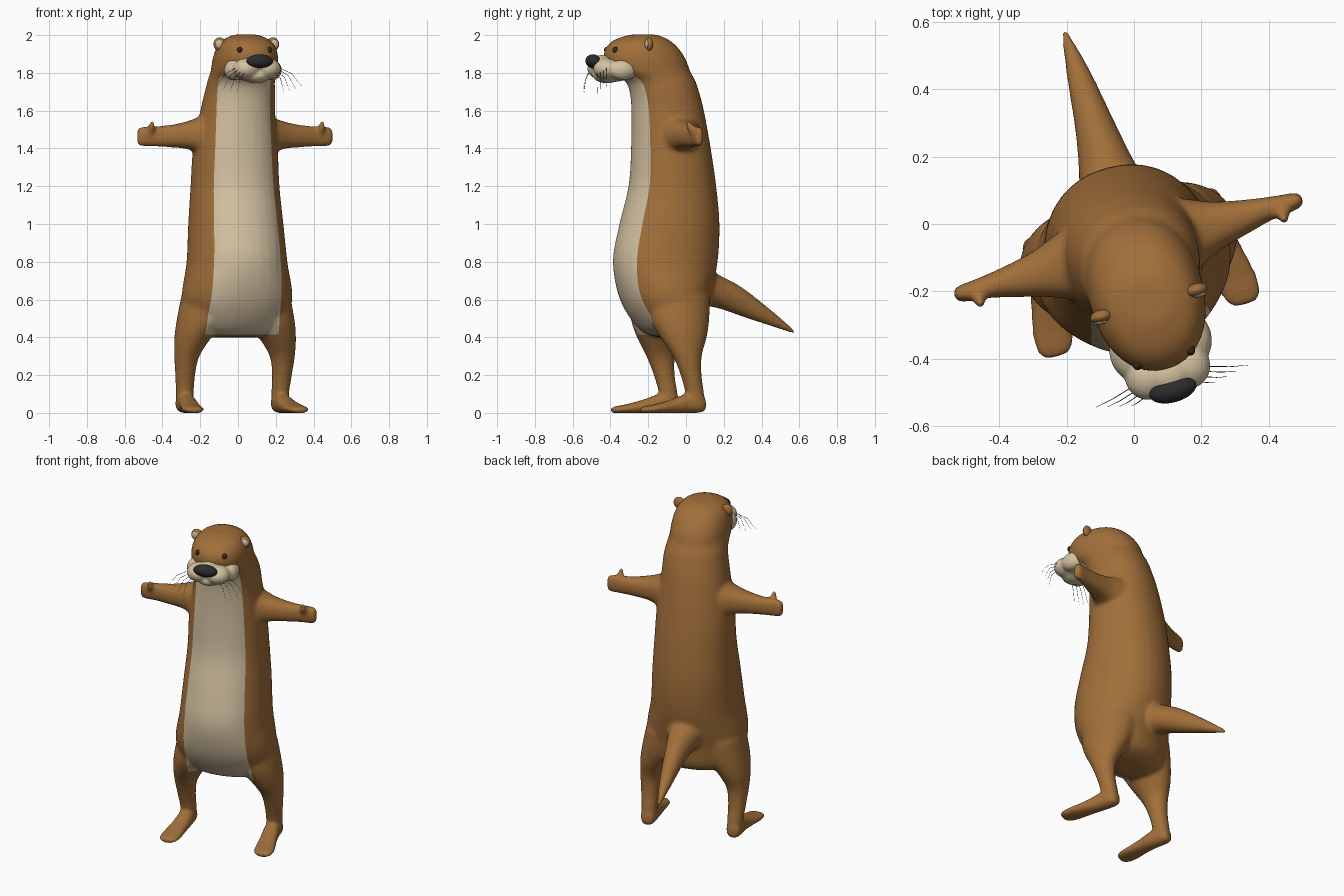
import bpy, bmesh, math
from mathutils import Matrix, Vector

cube = bpy.data.objects.get("Cube")
if cube:
    bpy.data.objects.remove(cube, do_unlink=True)

# The animal is built symmetric, then turned slightly to its left
FRAME = Matrix.Translation((-0.015, -0.075, 0)) @ Matrix.Rotation(math.radians(15.5), 4, 'Z')
HEAD_X = 0.014


def material(name, color):
    m = bpy.data.materials.new(name)
    m.use_nodes = True
    m.diffuse_color = (*color, 1)
    bsdf = next(n for n in m.node_tree.nodes if n.type == 'BSDF_PRINCIPLED')
    bsdf.inputs["Base Color"].default_value = (*color, 1)
    return m


FUR = material("brown fur", (0.36, 0.16, 0.042))
CREAM = material("cream fur", (0.66, 0.54, 0.36))
NOSE = material("nose black", (0.025, 0.025, 0.028))
EYE = material("eye dark brown", (0.04, 0.02, 0.01))
WHISKER = material("whisker dark", (0.06, 0.035, 0.02))


def smooth_sections(sections, steps=6):
    """Catmull-Rom interpolation between cross-sections."""
    out = []
    last = len(sections) - 1
    for i in range(last):
        p = [sections[max(0, min(last, i + k))] for k in (-1, 0, 1, 2)]
        for s in range(steps):
            t = s / steps
            out.append([b + 0.5 * t * (c - a + t * (2*a - 5*b + 4*c - d + t * (3*b - a - 3*c + d)))
                        for a, b, c, d in zip(*p)])
    return out + [list(sections[-1])]


def loft(bm, axis, sections, mirror=1, power=2.0, sides=32):
    """Closed tube; a section is (position on axis, centre a, centre b, radius a, radius b)."""
    rings = []
    for pos, ca, cb, ra, rb in smooth_sections(sections):
        ring = []
        for i in range(sides):
            ang = 2 * math.pi * i / sides
            c, s = math.cos(ang), math.sin(ang)
            a = ca + max(ra, 0.002) * math.copysign(abs(c) ** (2 / power), c)
            b = cb + max(rb, 0.002) * math.copysign(abs(s) ** (2 / power), s)
            x, y, z = {'X': (pos, a, b), 'Y': (a, pos, b), 'Z': (a, b, pos)}[axis]
            ring.append(bm.verts.new((x * mirror, y, z)))
        rings.append(ring)
    for r0, r1 in zip(rings, rings[1:]):
        for i in range(sides):
            j = (i + 1) % sides
            bm.faces.new((r0[i], r0[j], r1[j], r1[i]))
    bm.faces.new(rings[0])
    bm.faces.new(rings[-1])


def ball(bm, center, radii, tilt=0):
    m = (Matrix.Translation(center) @ Matrix.Rotation(tilt, 4, 'X')
         @ Matrix.Diagonal((*radii, 1)))
    bmesh.ops.create_uvsphere(bm, u_segments=24, v_segments=16, radius=1, matrix=m)


def finish(name, bm, *mats):
    bmesh.ops.recalc_face_normals(bm, faces=bm.faces)
    mesh = bpy.data.meshes.new(name)
    bm.to_mesh(mesh)
    bm.free()
    mesh.shade_smooth()
    for m in mats:
        mesh.materials.append(m)
    obj = bpy.data.objects.new(name, mesh)
    bpy.context.collection.objects.link(obj)
    obj.matrix_world = FRAME
    return obj


def fuse(obj, voxel, rounds):
    """Merge overlapping volumes into one skin with soft joints."""
    rm = obj.modifiers.new("Fuse", 'REMESH')
    rm.mode = 'VOXEL'
    rm.voxel_size = voxel
    sm = obj.modifiers.new("Soften", 'SMOOTH')
    sm.factor = 0.5
    sm.iterations = rounds
    bpy.context.view_layer.update()
    dg = bpy.context.evaluated_depsgraph_get()
    mesh = bpy.data.meshes.new_from_object(obj.evaluated_get(dg))
    obj.modifiers.clear()
    mats = list(obj.data.materials)
    obj.data = mesh
    mesh.materials.clear()
    for m in mats:
        mesh.materials.append(m)
    mesh.shade_smooth()


# Torso, neck and head
bm = bmesh.new()
H = HEAD_X
loft(bm, 'Z', [
    (0.40, 0, 0.01, 0.14, 0.08), (0.45, 0, 0.0, 0.24, 0.17), (0.6, 0, -0.036, 0.295, 0.232),
    (0.8, 0, -0.036, 0.264, 0.276), (1.0, 0, -0.013, 0.249, 0.264),
    (1.2, 0, 0.003, 0.234, 0.23), (1.4, 0, -0.005, 0.224, 0.208),
    (1.6, H / 2, -0.025, 0.197, 0.19), (1.7, H, -0.045, 0.185, 0.182),
    (1.76, H, -0.07, 0.176, 0.187), (1.81, H, -0.125, 0.171, 0.215),
    (1.87, H, -0.152, 0.168, 0.22), (1.93, H, -0.168, 0.154, 0.195),
    (1.975, H, -0.17, 0.122, 0.145), (2.003, H, -0.16, 0.06, 0.07)], power=2.15)

# Tail
loft(bm, 'Y', [
    (0.0, 0, 0.71, 0.13, 0.13), (0.14, 0, 0.685, 0.115, 0.115), (0.25, 0, 0.645, 0.085, 0.09),
    (0.38, 0, 0.59, 0.06, 0.078), (0.54, -0.005, 0.505, 0.037, 0.045),
    (0.675, -0.012, 0.43, 0.012, 0.013)])

# Arms, thumbs, legs and feet
for side in (1, -1):
    loft(bm, 'X', [
        (0.1, 0, 1.47, 0.13, 0.13), (0.2, 0, 1.47, 0.10, 0.095), (0.27, 0, 1.47, 0.072, 0.072),
        (0.36, 0.002, 1.465, 0.05, 0.059), (0.45, 0.006, 1.464, 0.032, 0.054),
        (0.51, 0.006, 1.463, 0.026, 0.053), (0.537, 0.006, 1.463, 0.018, 0.042)],
        mirror=side, power=2.4)
    ball(bm, (side * 0.468, -0.028, 1.51), (0.018, 0.022, 0.042), math.radians(20))
    loft(bm, 'Z', [
        (0.03, 0.262, 0.062, 0.045, 0.045), (0.1, 0.262, 0.054, 0.047, 0.05),
        (0.2, 0.266, 0.032, 0.053, 0.056), (0.3, 0.262, 0.012, 0.066, 0.078),
        (0.4, 0.232, 0.0, 0.096, 0.125), (0.5, 0.19, -0.01, 0.125, 0.16),
        (0.62, 0.16, -0.01, 0.13, 0.17)], mirror=side)
    loft(bm, 'Y', [
        (0.113, 0.262, 0.04, 0.03, 0.03), (0.08, 0.262, 0.05, 0.045, 0.05),
        (0.0, 0.264, 0.049, 0.048, 0.05), (-0.08, 0.272, 0.035, 0.053, 0.036),
        (-0.17, 0.284, 0.022, 0.062, 0.024), (-0.225, 0.288, 0.017, 0.056, 0.019),
        (-0.252, 0.29, 0.014, 0.036, 0.014)], mirror=side, power=2.3)
body = finish("body", bm, FUR, CREAM)
fuse(body, 0.0095, 18)

# Belly patch: cut clean borders, then colour the faces between them
BELLY_BOTTOM, BELLY_TOP, BELLY_SLOPE = 0.415, 1.78, 0.048


def belly_half(z):
    return 0.14 + (1.7 - z) * BELLY_SLOPE


bm = bmesh.new()
bm.from_mesh(body.data)
cuts = [(Vector((s * belly_half(1), 0, 1)), Vector((s, 0, BELLY_SLOPE))) for s in (1, -1)]
cuts += [(Vector((0, 0, z)), Vector((0, 0, 1))) for z in (BELLY_BOTTOM, BELLY_TOP)]
for co, no in cuts:
    front = [f for f in bm.faces if f.calc_center_median().y < 0.02]
    geom = front + list({e for f in front for e in f.edges}) + list({v for f in front for v in f.verts})
    bmesh.ops.bisect_plane(bm, geom=geom, dist=0.0001, plane_co=co, plane_no=no)
for f in bm.faces:
    c = f.calc_center_median()
    inside = abs(c.x) < belly_half(c.z) and BELLY_BOTTOM < c.z < BELLY_TOP
    f.material_index = 1 if inside and c.y < -0.04 else 0
    f.smooth = True
bm.to_mesh(body.data)
bm.free()

# Muzzle with cheeks, whisker pads and chin
bm = bmesh.new()
ball(bm, (H, -0.32, 1.815), (0.128, 0.105, 0.062))
ball(bm, (H, -0.39, 1.85), (0.068, 0.06, 0.045))
ball(bm, (H, -0.36, 1.785), (0.075, 0.075, 0.04))
for side in (1, -1):
    ball(bm, (H + side * 0.058, -0.38, 1.822), (0.072, 0.07, 0.056))
    ball(bm, (H + side * 0.105, -0.30, 1.815), (0.05, 0.075, 0.055))
muzzle = finish("muzzle", bm, CREAM)
fuse(muzzle, 0.008, 8)

# Nose
bm = bmesh.new()
ball(bm, (H, -0.437, 1.862), (0.072, 0.037, 0.036), math.radians(-15))
finish("nose", bm, NOSE)

for side, label in ((1, "left"), (-1, "right")):
    # Ears
    bm = bmesh.new()
    ball(bm, (H + side * 0.146, -0.17, 1.952), (0.034, 0.02, 0.036))
    finish(label + "_ear", bm, FUR)
    bm = bmesh.new()
    ball(bm, (H + side * 0.151, -0.184, 1.953), (0.021, 0.009, 0.023))
    finish(label + "_inner_ear", bm, CREAM)

    # Eyes
    bm = bmesh.new()
    ball(bm, (H + side * 0.082, -0.337, 1.922), (0.014, 0.016, 0.016))
    finish(label + "_eye", bm, EYE)

    # Whiskers
    curve = bpy.data.curves.new(label + "_whiskers", 'CURVE')
    curve.dimensions = '3D'
    curve.bevel_depth = 0.0014
    curve.bevel_resolution = 0
    for k in range(4):
        start = Vector((H + side * (0.07 + 0.012 * k), -0.43 + 0.012 * k, 1.815 + 0.006 * k))
        tip = Vector((H + side * (0.13 + 0.035 * k), -0.45 + 0.008 * k, 1.69 + 0.012 * k))
        mid = (start + tip) / 2 + Vector((side * 0.012, -0.006, 0.016))
        spline = curve.splines.new('POLY')
        spline.points.add(2)
        for p, co, r in zip(spline.points, (start, mid, tip), (1, 0.8, 0.3)):
            p.co = (*co, 1)
            p.radius = r
    whiskers = bpy.data.objects.new(label + "_whiskers", curve)
    curve.materials.append(WHISKER)
    bpy.context.collection.objects.link(whiskers)
    whiskers.matrix_world = FRAME
